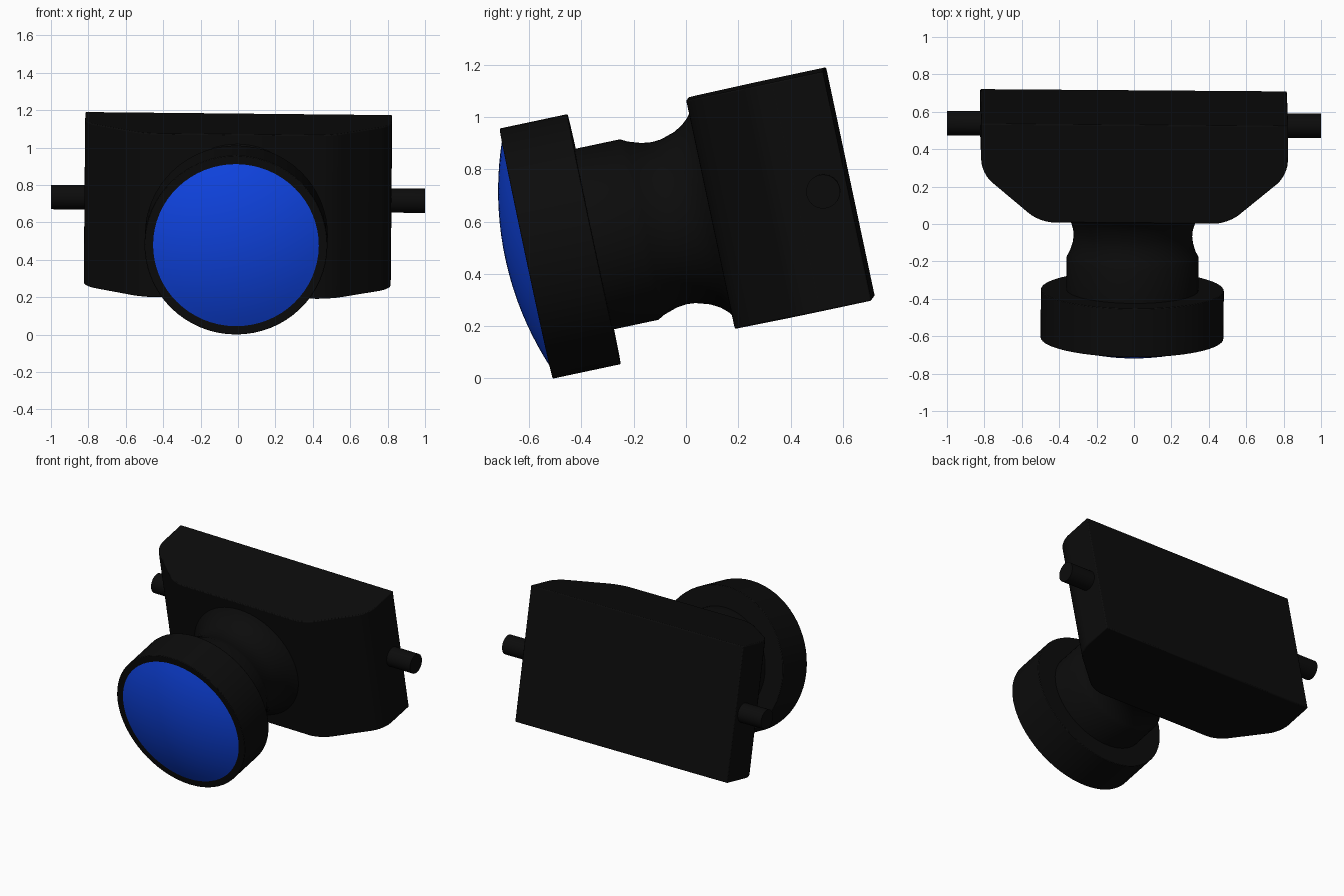
import bpy, bmesh
from math import sin, cos, pi, radians, sqrt
from mathutils import Matrix

if "Cube" in bpy.data.objects:
    bpy.data.objects.remove(bpy.data.objects["Cube"])

# Pose shared by all parts: pitched forward, with a very slight roll and yaw
POSE = (Matrix.Translation((0, 0.532, 0.725)) @ Matrix.Rotation(-0.0075, 4, 'Z')
        @ Matrix.Rotation(0.01, 4, 'Y') @ Matrix.Rotation(radians(12), 4, 'X'))


def material(name, rgb):
    m = bpy.data.materials.new(name)
    m.diffuse_color = (*rgb, 1)
    m.use_nodes = True
    m.node_tree.nodes["Principled BSDF"].inputs["Base Color"].default_value = m.diffuse_color
    return m


BLACK = material("black_plastic", (0.0035, 0.0035, 0.0035))
BLUE = material("blue_glass", (0.005, 0.06, 0.8))


def finish(name, bm, mat, bevel=0.0):
    bmesh.ops.remove_doubles(bm, verts=bm.verts, dist=1e-5)
    bmesh.ops.recalc_face_normals(bm, faces=bm.faces)
    me = bpy.data.meshes.new(name)
    bm.to_mesh(me)
    bm.free()
    me.materials.append(mat)
    ob = bpy.data.objects.new(name, me)
    bpy.context.collection.objects.link(ob)
    ob.matrix_world = POSE
    bpy.ops.object.select_all(action='DESELECT')
    ob.select_set(True)
    bpy.context.view_layer.objects.active = ob
    bpy.ops.object.shade_smooth_by_angle(angle=radians(30))
    if bevel:
        mod = ob.modifiers.new("edge_softening", 'BEVEL')
        mod.width, mod.segments, mod.limit_method = bevel, 2, 'ANGLE'
        mod.angle_limit = radians(40)
    return ob


def lathe(name, profile, mat, axis='Y', cz=0.0, n=64, bevel=0.0):
    """Revolve (distance along axis, radius) points around the Y or X axis."""
    bm = bmesh.new()
    rings = []
    for d, r in profile:
        ring = []
        for i in range(n):
            a, b = r * cos(2 * pi * i / n), r * sin(2 * pi * i / n) + cz
            ring.append(bm.verts.new((a, d, b) if axis == 'Y' else (d, a, b)))
        rings.append(ring)
    for p, q in zip(rings, rings[1:]):
        for i in range(n):
            j = (i + 1) % n
            bm.faces.new((p[i], p[j], q[j], q[i]))
    return finish(name, bm, mat, bevel)


# Housing: plan outline with chamfered, rounded front corners, extruded upward
half = [(0.82, 0.093), (0.82, -0.178), (0.503, -0.445)]
outline = half + [(-x, y) for x, y in reversed(half)]
bm = bmesh.new()
face = bm.faces.new([bm.verts.new((x, y, -0.448)) for x, y in outline])
ext = bmesh.ops.extrude_face_region(bm, geom=[face])
bmesh.ops.translate(bm, vec=(0, 0, 0.896),
                    verts=[v for v in ext["geom"] if isinstance(v, bmesh.types.BMVert)])
corners = [e for e in bm.edges
           if abs(e.verts[0].co.z - e.verts[1].co.z) > 0.5 and e.verts[0].co.y < 0]
bmesh.ops.bevel(bm, geom=corners, offset=0.075, segments=6, profile=0.5, affect='EDGES')
finish("housing", bm, BLACK, bevel=0.006)

# Barrel with a concave neck flaring into the housing
lathe("lens_barrel", [(-0.95, 0), (-0.95, 0.353), (-0.728, 0.353), (-0.70, 0.338),
                      (-0.65, 0.322), (-0.61, 0.317), (-0.575, 0.32), (-0.52, 0.337),
                      (-0.485, 0.357), (-0.46, 0.379), (-0.445, 0.398), (-0.40, 0.40),
                      (-0.40, 0)], BLACK, cz=-0.004)

# Wide front ring
lathe("lens_ring", [(-1.17, 0), (-1.17, 0.489), (-0.904, 0.489), (-0.904, 0)],
      BLACK, cz=-0.004, bevel=0.004)

# Domed blue glass
r, sag = 0.443, 0.082
R = (r * r + sag * sag) / (2 * sag)
dome = [(-1.17 - (sqrt(R * R - (r * k / 10) ** 2) - (R - sag)), r * k / 10) for k in range(11)]
lathe("lens_glass", dome + [(-1.165, r), (-1.165, 0)], BLUE, cz=-0.004)

# Side pivot pins
for side, s in (("left", -1), ("right", 1)):
    lathe("pivot_pin_" + side, [(s * 0.75, 0), (s * 0.75, 0.065), (s, 0.065), (s, 0)],
          BLACK, axis='X', n=32)
